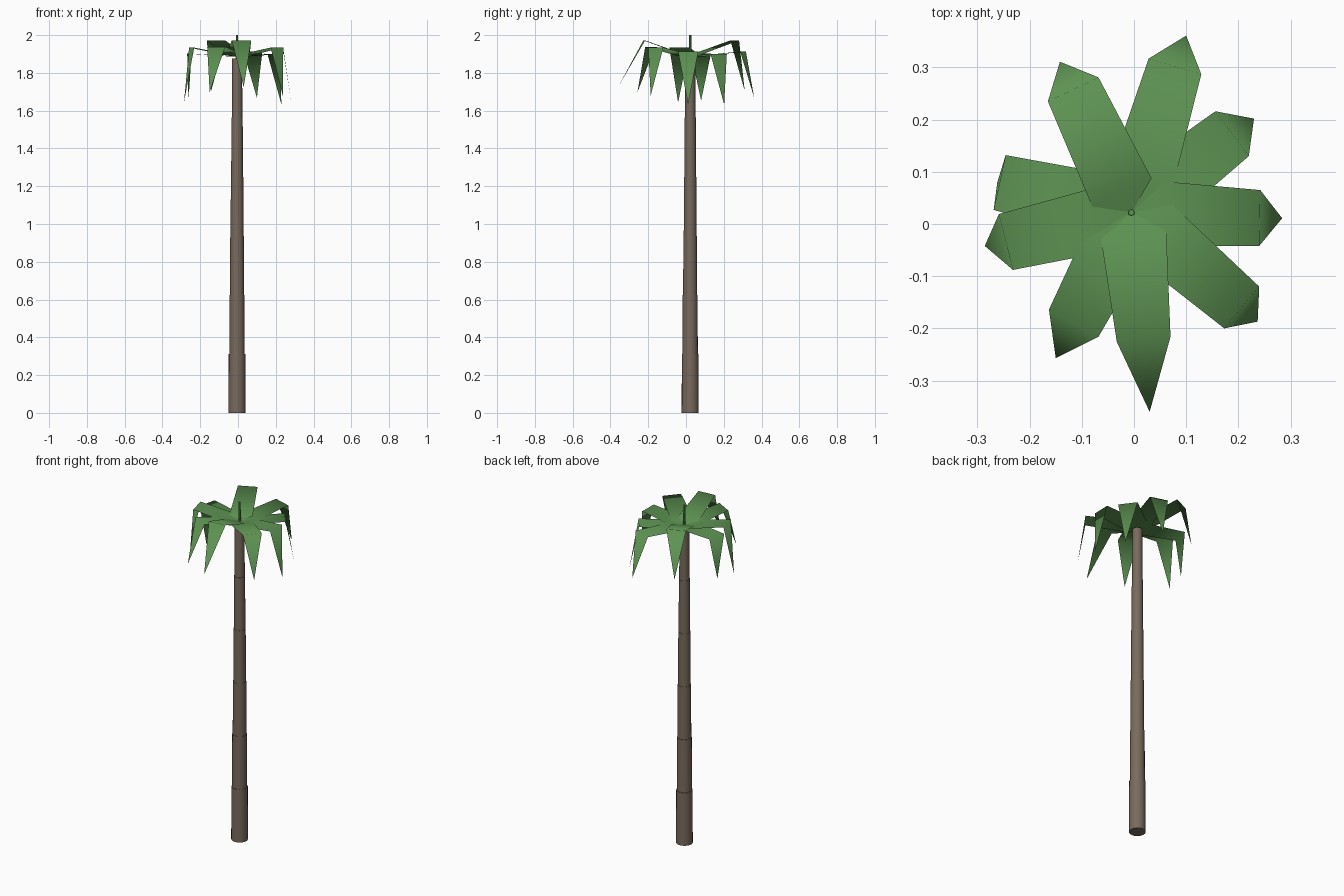
import bpy, bmesh, math
from mathutils import Vector

if "Cube" in bpy.data.objects:
    bpy.data.objects.remove(bpy.data.objects["Cube"])

CX, CY = -0.005, 0.022
BASE_Z = 1.885


def material(name, rgb):
    m = bpy.data.materials.new(name)
    m.diffuse_color = (*rgb, 1)
    m.use_nodes = True
    m.node_tree.nodes["Principled BSDF"].inputs["Base Color"].default_value = m.diffuse_color
    return m


def finish(name, verts, faces, mat, angle):
    me = bpy.data.meshes.new(name)
    me.from_pydata([tuple(v) for v in verts], [], faces)
    me.materials.append(mat)
    ob = bpy.data.objects.new(name, me)
    bpy.context.collection.objects.link(ob)
    bpy.ops.object.select_all(action='DESELECT')
    ob.select_set(True)
    bpy.context.view_layer.objects.active = ob
    bpy.ops.object.shade_smooth_by_angle(angle=math.radians(angle))
    return ob


def lathe(name, profile, mat, n):
    # closed round shape from (radius, z) rings
    verts = [Vector((CX + r * math.cos(2 * math.pi * i / n),
                     CY + r * math.sin(2 * math.pi * i / n), z))
             for r, z in profile for i in range(n)]
    faces = [(k * n + i, k * n + (i + 1) % n, (k + 1) * n + (i + 1) % n, (k + 1) * n + i)
             for k in range(len(profile) - 1) for i in range(n)]
    faces.append(tuple(reversed(range(n))))
    faces.append(tuple(range((len(profile) - 1) * n, len(profile) * n)))
    return finish(name, verts, faces, mat, 30)


def leaf(i, a, b, bend_z, tip, mat):
    # base point, wide shoulder, bend edge a-b, drooping tip
    base = Vector((CX, CY, BASE_Z))
    a, b = Vector((*a, bend_z)), Vector((*b, bend_z))
    axis = (a + b) / 2 - base
    side = (a - b).normalized()
    mid = base + axis * (0.045 / axis.length)
    verts = [base, mid + side * 0.063, mid - side * 0.063, a, b, Vector(tip)]
    faces = [(0, 2, 1), (1, 2, 4, 3), (3, 4, 5)]
    finish(f"palm_leaf_{i}", verts, faces, mat, 120)


bark = material("bark", (0.19, 0.145, 0.11))
green = material("leaf_green", (0.11, 0.29, 0.085))

# stepped trunk
profile = []
for k, r in enumerate((0.045, 0.0405, 0.037, 0.034, 0.031, 0.028)):
    profile += [(r, k * 0.3125), (r - 0.001, (k + 1) * 0.3125)]
lathe("trunk", profile, bark, 20)

# young shoot in the middle of the crown
lathe("centre_shoot", [(0.007, 1.87), (0.006, 2.0)], green, 8)

# leaves: two bend corners, bend height, tip
LEAVES = [
    ((0.156, 0.216), (0.220, 0.130), 1.90, (0.23, 0.202, 1.632)),
    ((0.242, 0.065), (0.240, -0.042), 1.913, (0.284, 0.011, 1.632)),
    ((0.240, -0.120), (0.173, -0.200), 1.934, (0.237, -0.187, 1.68)),
    ((0.070, -0.216), (-0.033, -0.226), 1.972, (0.03, -0.36, 1.724)),
    ((-0.068, -0.216), (-0.163, -0.164), 1.938, (-0.15, -0.257, 1.698)),
    ((-0.232, -0.088), (-0.259, 0.019), 1.934, (-0.286, -0.042, 1.643)),
    ((-0.269, 0.027), (-0.246, 0.132), 1.902, (-0.262, 0.08, 1.653)),
    ((-0.165, 0.235), (-0.068, 0.281), 1.972, (-0.142, 0.311, 1.705)),
    ((0.028, 0.317), (0.129, 0.287), 1.913, (0.1, 0.361, 1.668)),
]
for i, (a, b, z, tip) in enumerate(LEAVES, 1):
    leaf(i, a, b, z, tip, green)
